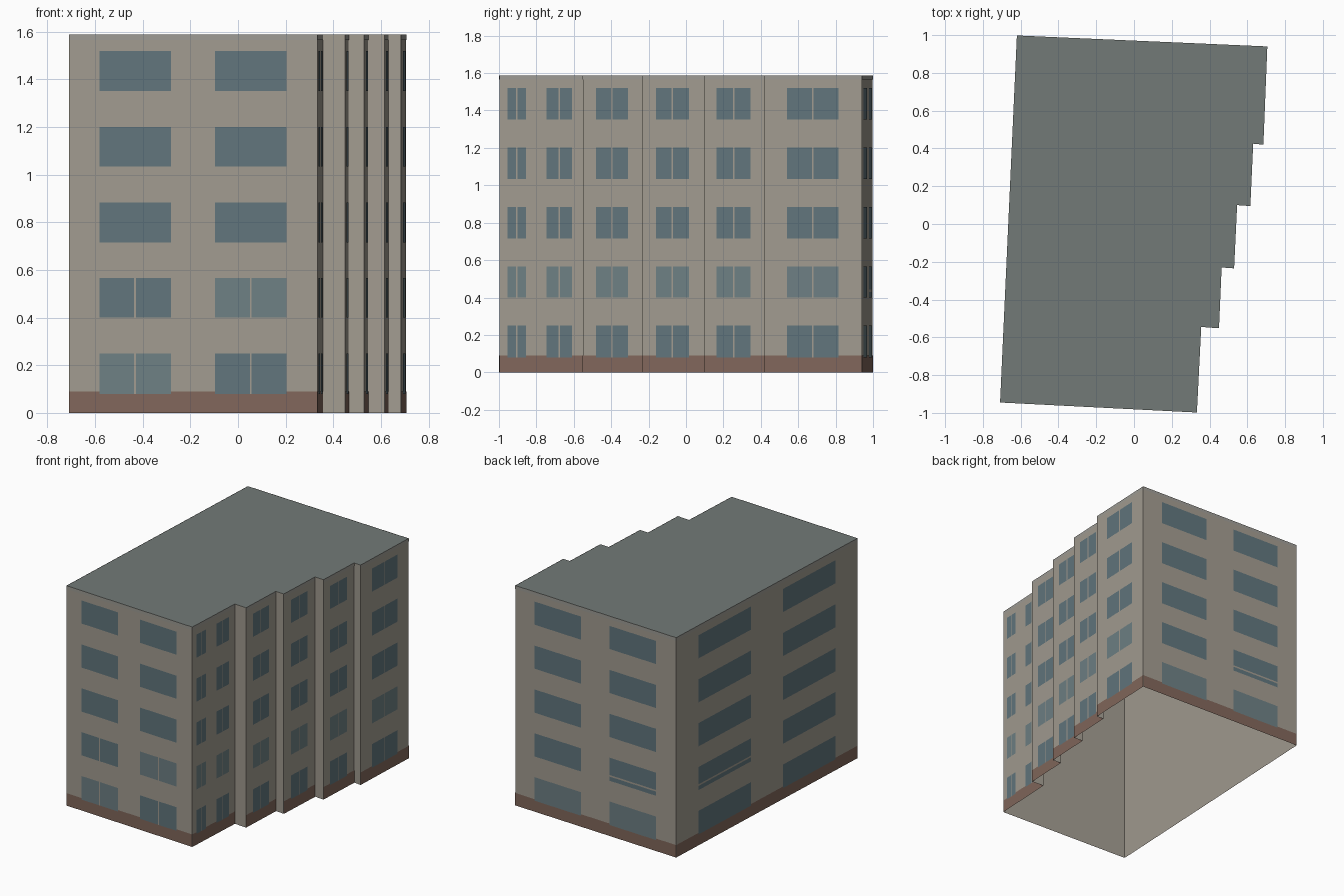
import bpy, bmesh
from mathutils import Vector

if "Cube" in bpy.data.objects:
    bpy.data.objects.remove(bpy.data.objects["Cube"])

H = 1.588
ROWS = [(0.08, 0.25), (0.40, 0.567), (0.716, 0.884), (1.034, 1.201), (1.352, 1.519)]

# Footprint, counter-clockwise from the front left corner
FOOT = [Vector(p) for p in [
    (-0.709, -0.945), (0.333, -0.998), (0.356, -0.545), (0.45, -0.552),
    (0.464, -0.23), (0.53, -0.235), (0.546, 0.10), (0.616, 0.095),
    (0.631, 0.425), (0.685, 0.42), (0.706, 0.94), (-0.62, 0.998)]]

# Facade edge index -> window columns as fractions along the edge
PAIR = [(0.122, 0.41), (0.588, 0.876)]
FACADES = {0: PAIR, 1: [(0.095, 0.315), (0.558, 0.857)], 3: [(0.22, 0.75)],
           5: [(0.22, 0.75)], 7: [(0.21, 0.76)], 9: [(0.23, 0.76)],
           10: PAIR, 11: PAIR}


def material(name, color):
    m = bpy.data.materials.new(name)
    m.diffuse_color = (*color, 1)
    m.use_nodes = True
    m.node_tree.nodes["Principled BSDF"].inputs["Base Color"].default_value = m.diffuse_color
    return m


def make_object(name, bm, mat):
    me = bpy.data.meshes.new(name)
    bm.to_mesh(me)
    bm.free()
    me.materials.append(mat)
    ob = bpy.data.objects.new(name, me)
    bpy.context.collection.objects.link(ob)


def panel(bm, edge, a, b, z0, z1, off=0.0):
    """Upright quad on a footprint edge, pushed outward by off."""
    p, q = FOOT[edge], FOOT[(edge + 1) % len(FOOT)]
    d = q - p
    n = Vector((d.y, -d.x)).normalized() * off
    s, e = p + d * a + n, p + d * b + n
    bm.faces.new([bm.verts.new((v.x, v.y, z))
                  for v, z in ((s, z0), (e, z0), (e, z1), (s, z1))])


wall = material("wall", (0.36, 0.33, 0.28))
trim = material("trim", (0.34, 0.33, 0.30))
roof = material("roof", (0.17, 0.195, 0.185))
brick = material("brick", (0.22, 0.135, 0.105))
glass = material("glass", (0.12, 0.18, 0.205))
pale_glass = material("pale_glass", (0.155, 0.215, 0.23))

# Outer walls, open underneath
bm = bmesh.new()
for i in range(len(FOOT)):
    panel(bm, i, 0, 1, 0, H)
bmesh.ops.remove_doubles(bm, verts=bm.verts, dist=1e-5)
make_object("walls", bm, wall)

# Flat roof
bm = bmesh.new()
bm.faces.new([bm.verts.new((p.x, p.y, H)) for p in FOOT])
make_object("roof", bm, roof)

# Brick plinth and roof-edge trim on the facades (not on the step returns)
for name, z0, z1, mat in (("plinth", 0, 0.09, brick), ("roof_trim", 1.565, H, trim)):
    bm = bmesh.new()
    for i in FACADES:
        panel(bm, i, 0, 1, z0, z1, 0.0015)
    make_object(name, bm, mat)

# Windows: panes split by a mullion, or by a low rail, or left whole
panes, pale = bmesh.new(), bmesh.new()
sills = bmesh.new()
for edge, cols in FACADES.items():
    length = (FOOT[(edge + 1) % len(FOOT)] - FOOT[edge]).length
    gap = 0.004 / length
    for c, (a, b) in enumerate(cols):
        mid = (a + b) / 2
        for r, (z0, z1) in enumerate(ROWS):
            is_right = edge in (1, 3, 5, 7, 9)
            light = ((is_right and r == 1) or (edge == 0 and (r, c) in ((0, 0), (1, 1)))
                     or (edge == 10 and r == 0))
            bm = pale if light else panes
            railed = r == 1 and (edge, c) in ((10, 1), (11, 0))
            if is_right or (edge == 0 and r < 2):
                panel(sills, edge, mid - gap, mid + gap, z0, z1, 0.003)
                panel(bm, edge, a, mid - gap, z0, z1, 0.003)
                panel(bm, edge, mid + gap, b, z0, z1, 0.003)
            elif railed:
                panel(bm, edge, a, b, z0, z0 + 0.03, 0.003)
                panel(sills, edge, a, b, z0 + 0.03, z0 + 0.042, 0.003)
                panel(bm, edge, a, b, z0 + 0.042, z1, 0.003)
            else:
                panel(bm, edge, a, b, z0, z1, 0.003)
make_object("window_panes", panes, glass)
make_object("pale_window_panes", pale, pale_glass)
make_object("window_bars", sills, wall)
